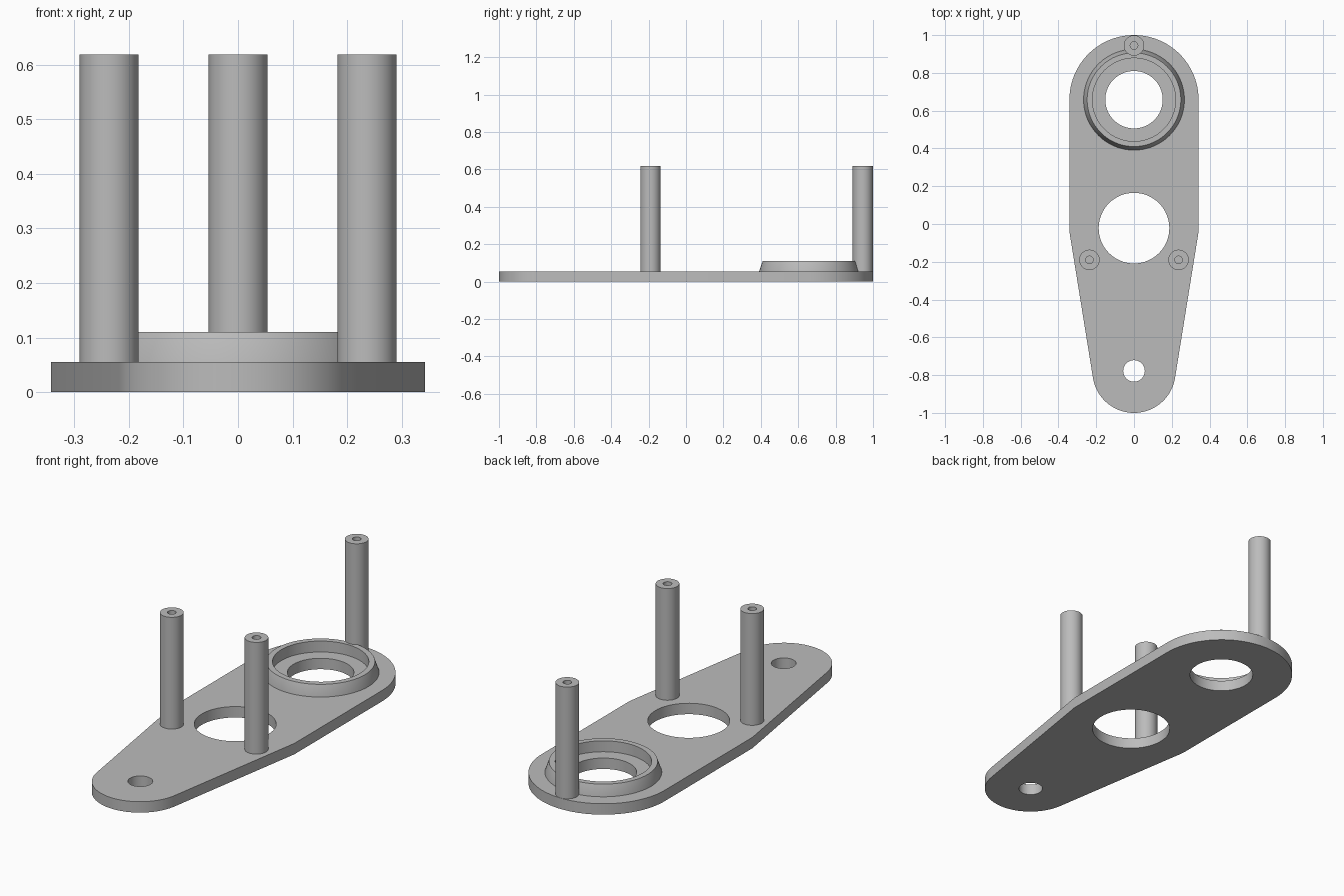
import bpy, bmesh, math

if "Cube" in bpy.data.objects:
    bpy.data.objects.remove(bpy.data.objects["Cube"], do_unlink=True)

PLATE_TOP = 0.055
SINK = 0.02          # how far raised parts sit into the plate
BIG_Y, BIG_R = 0.658, 0.342
TIP_Y, TIP_R = -0.78, 0.22

# Single plain grey material
grey = bpy.data.materials.new("plain grey")
grey.use_nodes = True
colour = (0.5, 0.5, 0.5, 1)
grey.diffuse_color = colour
grey.node_tree.nodes["Principled BSDF"].inputs["Base Color"].default_value = colour


def finish(name, bm):
    """Turn a bmesh into a smooth-shaded object with sharp edges kept."""
    bmesh.ops.recalc_face_normals(bm, faces=bm.faces)
    mesh = bpy.data.meshes.new(name)
    bm.to_mesh(mesh)
    bm.free()
    mesh.materials.append(grey)
    obj = bpy.data.objects.new(name, mesh)
    bpy.context.collection.objects.link(obj)
    bpy.ops.object.select_all(action='DESELECT')
    obj.select_set(True)
    bpy.context.view_layer.objects.active = obj
    bpy.ops.object.shade_smooth_by_angle(angle=math.radians(30))
    return obj


def arc(y, radius, start, end, steps):
    """Points on an arc centred on x = 0, angles in degrees."""
    angles = [math.radians(start + (end - start) * i / steps) for i in range(steps + 1)]
    return [(radius * math.cos(a), y + radius * math.sin(a)) for a in angles]


def add_loop(bm, points):
    verts = [bm.verts.new((x, y, 0)) for x, y in points]
    for a, b in zip(verts, verts[1:] + verts[:1]):
        bm.edges.new((a, b))


def lathe(name, profile, x, y, steps=64):
    """Revolve an (r, z) profile about a vertical axis at x, y."""
    bm = bmesh.new()
    verts = [bm.verts.new((r, 0, z)) for r, z in profile]
    edges = [bm.edges.new(pair) for pair in zip(verts, verts[1:])]
    bmesh.ops.spin(bm, geom=verts + edges, cent=(0, 0, 0), axis=(0, 0, 1),
                   angle=math.tau, steps=steps)
    bmesh.ops.remove_doubles(bm, verts=bm.verts, dist=0.0001)
    bmesh.ops.translate(bm, verts=bm.verts, vec=(x, y, 0))
    return finish(name, bm)


# Base plate: round ends, straight shoulders, tapered tail, three through holes
taper = 9.2
outline = arc(BIG_Y, BIG_R, 0, 180, 48)
outline += [(-BIG_R, -0.04)]
outline += arc(TIP_Y, TIP_R, 180 + taper, 360 - taper, 40)
outline += [(BIG_R, -0.04)]

bm = bmesh.new()
add_loop(bm, outline)
for hole_y, hole_r in ((BIG_Y, 0.152), (-0.022, 0.187), (-0.778, 0.057)):
    add_loop(bm, arc(hole_y, hole_r, 0, 354.375, 63))
bmesh.ops.triangle_fill(bm, edges=bm.edges, use_beauty=True, normal=(0, 0, 1))
top = bmesh.ops.extrude_face_region(bm, geom=list(bm.faces))["geom"]
bmesh.ops.translate(bm, vec=(0, 0, PLATE_TOP),
                    verts=[v for v in top if isinstance(v, bmesh.types.BMVert)])
finish("base_plate", bm)

# Raised collar with sloped outside around the large end hole
low = PLATE_TOP - SINK
lathe("collar_ring", [(0.22, low), (0.267, low), (0.267, PLATE_TOP), (0.248, 0.11),
                      (0.22, 0.11), (0.22, low)], 0, BIG_Y, 96)

# Three standoff posts with blind screw holes
post_r, post_top, bore_r, bore_floor = 0.054, 0.618, 0.02, 0.4
post = [(0, low), (post_r, low), (post_r, post_top), (bore_r, post_top),
        (bore_r, bore_floor), (0, bore_floor)]
for name, x, y in (("left_post", 0.236, -0.19), ("right_post", -0.236, -0.19),
                   ("back_post", 0, 0.945)):
    lathe(name, post, x, y, 48)
